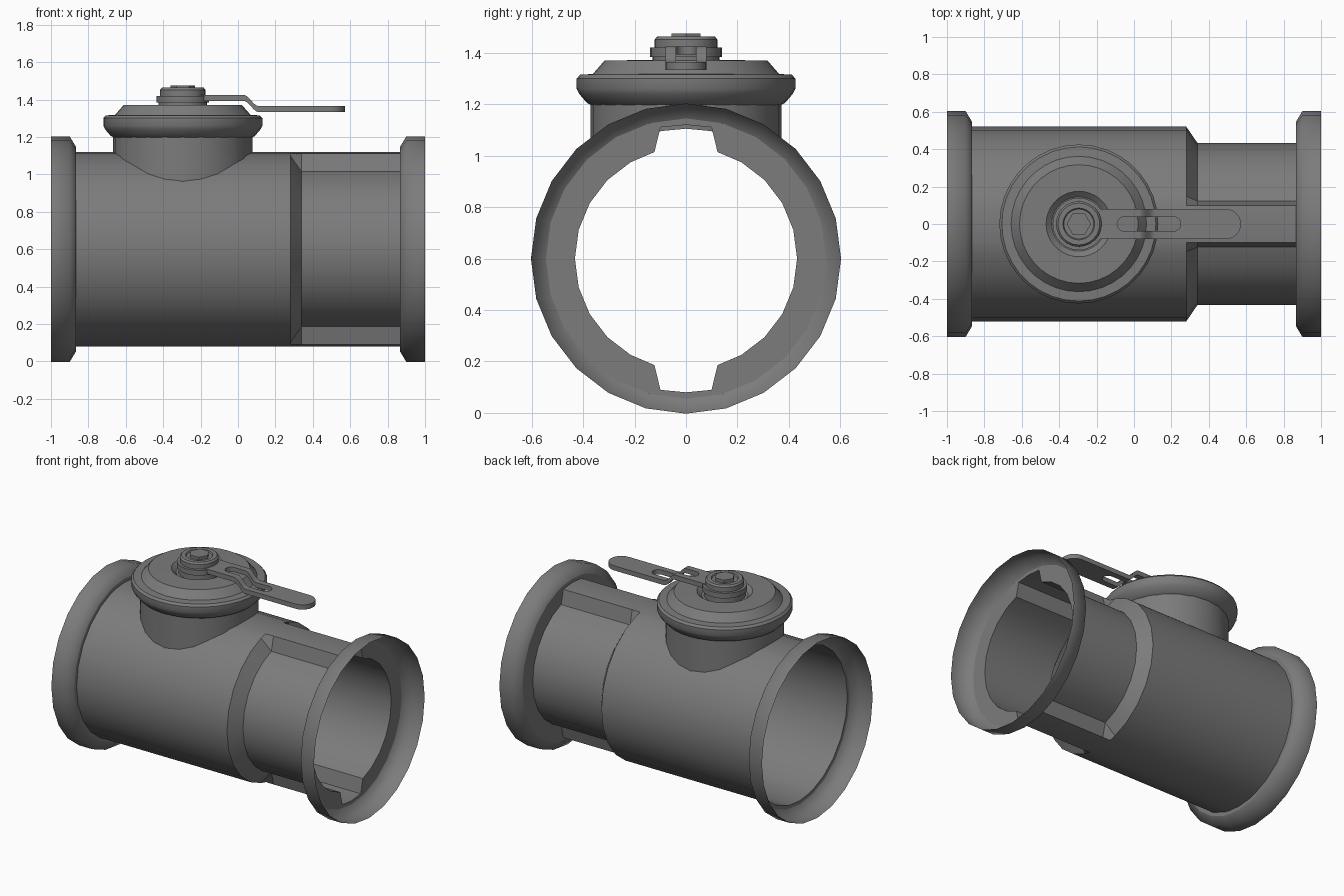
import bpy, bmesh
from math import sin, cos, pi, radians, sqrt

cube = bpy.data.objects.get("Cube")
if cube:
    bpy.data.objects.remove(cube)

grey = bpy.data.materials.new("dark grey metal")
grey.use_nodes = True
GREY = (0.2, 0.2, 0.2, 1)
grey.diffuse_color = GREY
grey.node_tree.nodes["Principled BSDF"].inputs["Base Color"].default_value = GREY

AXIS_Z = 0.6    # height of the pipe axis
HUB_X = -0.295  # centre of the branch and lid
PIPE_R = 0.52


def finish(name, bm, angle=30):
    bmesh.ops.remove_doubles(bm, verts=bm.verts, dist=0.0005)
    bmesh.ops.recalc_face_normals(bm, faces=bm.faces)
    mesh = bpy.data.meshes.new(name)
    bm.to_mesh(mesh)
    bm.free()
    obj = bpy.data.objects.new(name, mesh)
    bpy.context.collection.objects.link(obj)
    mesh.materials.append(grey)
    bpy.ops.object.select_all(action='DESELECT')
    obj.select_set(True)
    bpy.context.view_layer.objects.active = obj
    bpy.ops.object.shade_smooth_by_angle(angle=radians(angle))
    return obj


def loft(name, rings, angle=30):
    """Skin a list of closed rings that have equal point counts."""
    bm = bmesh.new()
    loops = [[bm.verts.new(p) for p in ring] for ring in rings]
    for a, b in zip(loops, loops[1:]):
        for i in range(len(a)):
            j = (i + 1) % len(a)
            bm.faces.new((a[i], a[j], b[j], b[i]))
    return finish(name, bm, angle)


def x_ring(x, polar):
    return [(x, r * sin(a), AXIS_Z + r * cos(a)) for a, r in polar]


def lathe(name, profile, sides, angle=30):
    """Turn (radius, z) points about the branch axis."""
    turns = [2 * pi * i / sides for i in range(sides)]
    return loft(name, [[(HUB_X + r * cos(a), r * sin(a), z) for a in turns]
                       for r, z in profile], angle)


# Pipe: wide body stepping down to a narrow end with a key above and below
half = [(-16.5, 0.432), (-11, PIPE_R), (0, PIPE_R), (11, PIPE_R), (16.5, 0.432)]
half += [(d, 0.432) for d in range(30, 165, 15)]
narrow = [(radians(d + turn), r) for turn in (0, 180) for d, r in half]
wide = [(a, PIPE_R) for a, r in narrow]
loft("pipe_body", [x_ring(-0.865, wide), x_ring(0.28, wide),
                   x_ring(0.34, narrow), x_ring(0.865, narrow)])

# End flanges: thin open cups
turns = [2 * pi * i / 24 for i in range(24)]
for side, name, bore in ((-1, "left_end_flange", 0.515), (1, "right_end_flange", 0.432)):
    side_name = "right_flange" if side < 0 else "left_flange"
    profile = [(0.865, 0.545), (0.9, 0.603), (1.0, 0.603)]
    loft(side_name, [x_ring(side * x, [(a, r) for a in turns]) for x, r in profile], 65)
    # Back wall of the cup, meeting the pipe outline
    inner = narrow if side > 0 else wide
    outer = [(a, 0.545) for a, r in inner]
    loft(side_name + "_wall", [x_ring(side * 0.865, inner), x_ring(side * 0.865, outer)])

# Branch neck, its foot following the curve of the pipe
NECK_R = 0.372
foot, top = [], []
for a in turns:
    x, y = HUB_X + NECK_R * cos(a), NECK_R * sin(a)
    foot.append((x, y, AXIS_Z + sqrt(PIPE_R ** 2 - y ** 2) - 0.015))
    top.append((x, y, 1.21))
loft("branch_neck", [foot, top])

# Lid with a rounded rim, bevelled crown and a sunken centre
lathe("lid", [(0.365, 1.195), (0.385, 1.205), (0.415, 1.24), (0.425, 1.26), (0.425, 1.3),
              (0.412, 1.315), (0.362, 1.318), (0.317, 1.37), (0.175, 1.372),
              (0.145, 1.345), (0, 1.345)], 36, 35)

# Spindle stack: base, handle eye, cap and hexagonal stud
lathe("spindle_base", [(0.13, 1.34), (0.13, 1.385), (0, 1.385)], 24)
lathe("handle_eye", [(0, 1.384), (0.14, 1.384), (0.14, 1.42), (0, 1.42)], 24)
lathe("spindle_cap", [(0.122, 1.41), (0.122, 1.452), (0.112, 1.463), (0.085, 1.463),
                      (0.08, 1.455), (0, 1.455)], 24)
lathe("hex_stud", [(0.065, 1.45), (0.065, 1.475), (0, 1.475)], 6)

# Handle: flat bar with a dropped bend, a long slot and a round tip
W, SLOT, TIP, SLOT_A, SLOT_B = 0.08, 0.038, 0.572, -0.09, 0.25


def rounded(x, lo, hi, w):
    d = min(x - lo, hi - x)
    if d <= 0:
        return 0
    return w if d >= w else sqrt(w * w - (w - d) ** 2)


def drop(x):
    t = min(max((x - 0.03) / 0.08, 0), 1)
    return 1.425 - 0.06 * t * t * (3 - 2 * t)


arcs = [1 - cos(pi / 2 * i / 6) for i in range(7)]
stations = [HUB_X + 0.08] + [0.03 + 0.08 * i / 8 for i in range(9)]
stations += [SLOT_A + SLOT * t for t in arcs] + [SLOT_B - SLOT * t for t in arcs]
stations += [TIP - W * t for t in arcs]
stations = sorted(set(stations))
bm = bmesh.new()
for x0, x1 in zip(stations, stations[1:]):
    for s in (-1, 1):
        corners = []
        for x in (x0, x1):
            edge = [rounded(x, SLOT_A, SLOT_B, SLOT), rounded(x, -1, TIP, W)]
            corners.append([(x, s * y, drop(x)) for y in edge])
        points = [corners[0][0], corners[0][1], corners[1][1], corners[1][0]]
        unique = list(dict.fromkeys(points))
        if len(unique) > 2:
            bm.faces.new([bm.verts.new(p) for p in unique])
bmesh.ops.remove_doubles(bm, verts=bm.verts, dist=0.0005)
bmesh.ops.recalc_face_normals(bm, faces=bm.faces)
if sum(f.normal.z for f in bm.faces) < 0:
    bmesh.ops.reverse_faces(bm, faces=bm.faces)
# Thicken downwards
upper = bm.faces[:]
lower = bmesh.ops.extrude_face_region(bm, geom=upper, use_keep_orig=True)["geom"]
bmesh.ops.translate(bm, vec=(0, 0, -0.032),
                    verts=[v for v in lower if isinstance(v, bmesh.types.BMVert)])
finish("handle", bm, 35)
